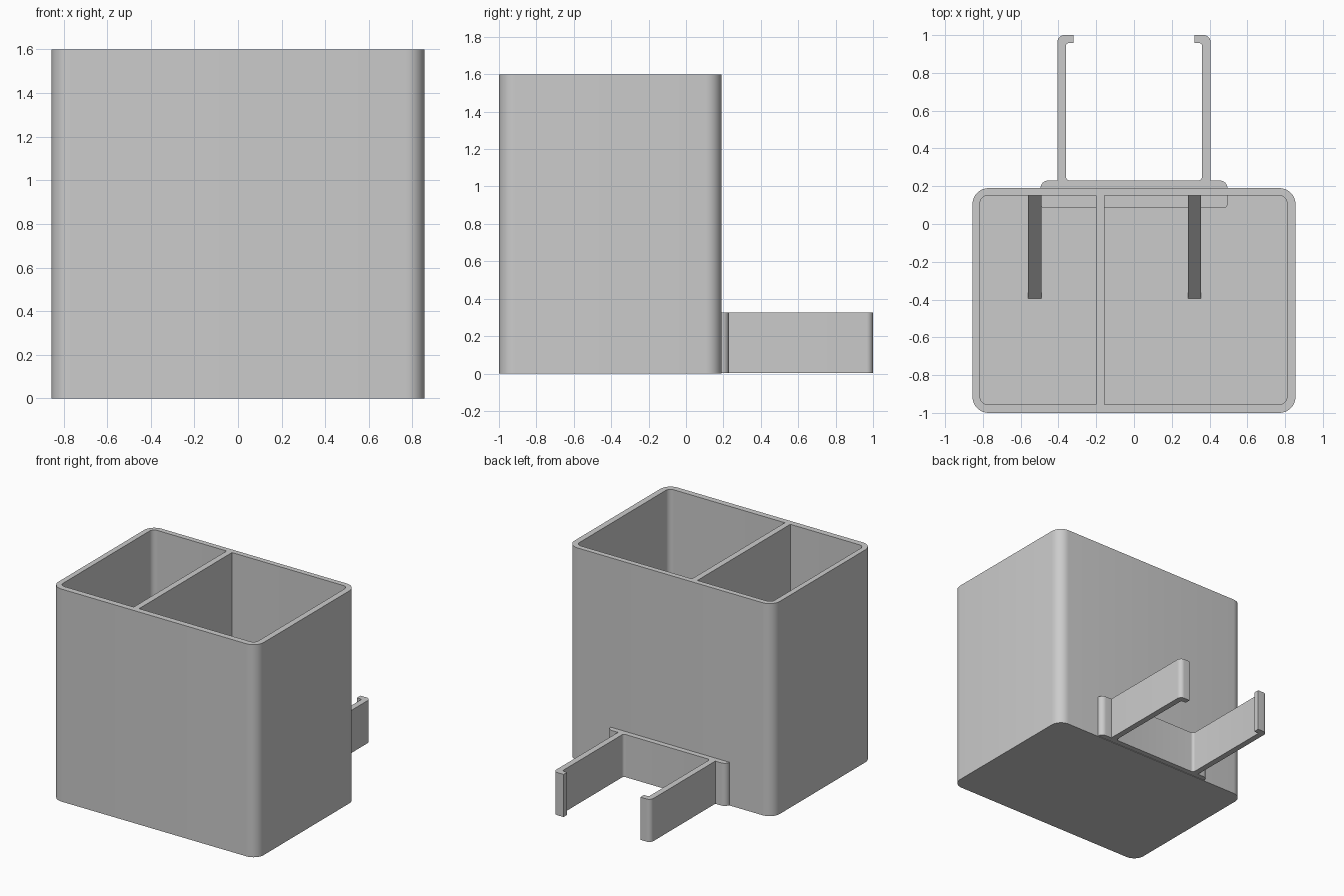
import bpy, bmesh, math
from mathutils import Vector

old = bpy.data.objects.get("Cube")
if old:
    bpy.data.objects.remove(old, do_unlink=True)

# One plain grey plastic
grey = bpy.data.materials.new("grey plastic")
grey.use_nodes = True
grey.diffuse_color = (0.6, 0.6, 0.6, 1)
bsdf = next(n for n in grey.node_tree.nodes if n.type == 'BSDF_PRINCIPLED')
bsdf.inputs["Base Color"].default_value = grey.diffuse_color
bsdf.inputs["Roughness"].default_value = 0.6


def rounded(corners, steps=8):
    """Outline from square corners (x, y, fillet radius)."""
    points = []
    for i, (x, y, r) in enumerate(corners):
        p = Vector((x, y))
        if r == 0:
            points.append(p)
            continue
        before = (Vector(corners[i - 1][:2]) - p).normalized()
        after = (Vector(corners[(i + 1) % len(corners)][:2]) - p).normalized()
        centre = p + r * (before + after)
        for k in range(steps + 1):
            a = math.pi / 2 * k / steps
            points.append(centre - r * (after * math.cos(a) + before * math.sin(a)))
    return points


def extrude(name, base, direction):
    """Solid made by sweeping a flat outline along a direction."""
    bm = bmesh.new()
    face = bm.faces.new([bm.verts.new(p) for p in base])
    result = bmesh.ops.extrude_face_region(bm, geom=[face], use_keep_orig=True)
    top = [g for g in result["geom"] if isinstance(g, bmesh.types.BMVert)]
    bmesh.ops.translate(bm, verts=top, vec=direction)
    bmesh.ops.recalc_face_normals(bm, faces=bm.faces)
    mesh = bpy.data.meshes.new(name)
    bm.to_mesh(mesh)
    bm.free()
    mesh.materials.append(grey)
    obj = bpy.data.objects.new(name, mesh)
    bpy.context.collection.objects.link(obj)
    return obj


def prism(name, corners, z0, z1):
    base = [(p.x, p.y, z0) for p in rounded(corners)]
    return extrude(name, base, (0, 0, z1 - z0))


def select_only(obj):
    bpy.ops.object.select_all(action='DESELECT')
    obj.select_set(True)
    bpy.context.view_layer.objects.active = obj


def rect(x0, x1, y0, y1, r_left, r_right):
    return [(x0, y0, r_left), (x1, y0, r_right), (x1, y1, r_right), (x0, y1, r_left)]


HEIGHT, FLOOR = 1.6, 0.045
FRONT, BACK = -0.955, 0.15

# Open box: rounded block with two compartments cut out, leaving a divider
box = prism("holder_box", rect(-0.855, 0.855, -1.0, 0.19, 0.085, 0.085), 0, HEIGHT)
pockets = [
    rect(-0.815, -0.2, FRONT, BACK, 0.04, 0),
    rect(-0.155, 0.81, FRONT, BACK, 0, 0.04),
]
for pocket in pockets:
    cutter = prism("pocket_cutter", pocket, FLOOR, HEIGHT + 0.1)
    cutter.hide_render = True
    cut = box.modifiers.new("pocket", 'BOOLEAN')
    cut.operation = 'DIFFERENCE'
    cut.solver = 'EXACT'
    cut.object = cutter
    select_only(box)
    bpy.ops.object.modifier_apply(modifier=cut.name)
    bpy.data.objects.remove(cutter, do_unlink=True)

# Sloping gusset in the middle of each compartment, against the back wall
for side, x in (("right", -0.56), ("left", 0.285)):
    profile = [(x, -0.395, FLOOR), (x, BACK, FLOOR), (x, BACK, 0.6)]
    extrude(side + "_gusset", profile, (0.07, 0, 0))

# Rear clip: plate set into the wall, with two hooked arms
half = [
    (0.495, 0.085, 0.02), (0.495, 0.23, 0.04), (0.405, 0.23, 0),
    (0.405, 1.0, 0.035), (0.32, 1.0, 0), (0.32, 0.957, 0),
    (0.36, 0.957, 0.012), (0.36, 0.23, 0.02),
]
clip = prism("rear_clip", half + [(-x, y, r) for x, y, r in reversed(half)], 0.004, 0.325)

for obj in (box, clip):
    select_only(obj)
    bpy.ops.object.shade_smooth_by_angle(angle=math.radians(30))
